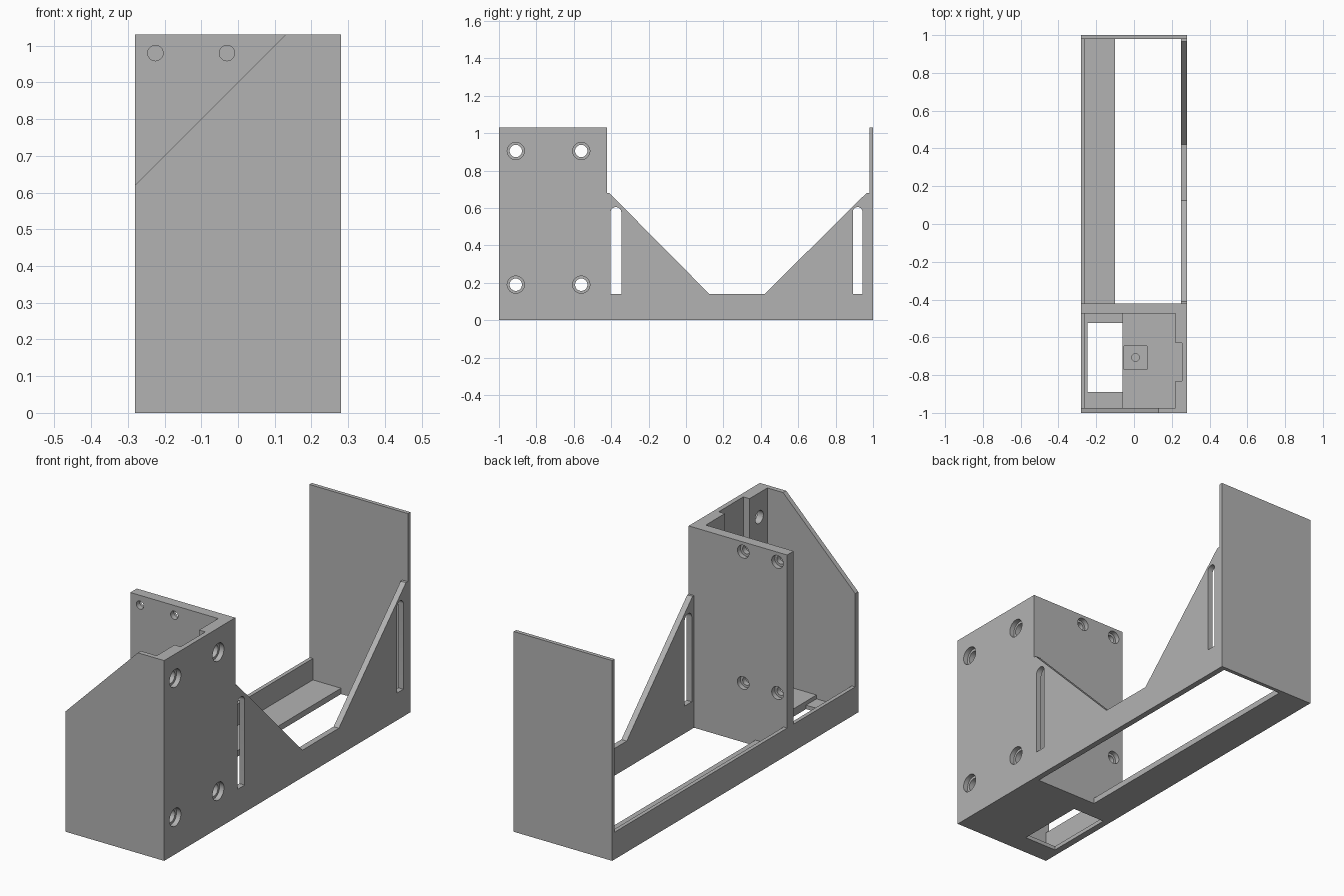
import bpy, bmesh
from math import cos, sin, pi, radians

cube = bpy.data.objects.get("Cube")
if cube:
    bpy.data.objects.remove(cube, do_unlink=True)

grey = bpy.data.materials.new("plain_grey")
grey.use_nodes = True
colour = (0.45, 0.45, 0.45, 1)
grey.diffuse_color = colour
bsdf = next(n for n in grey.node_tree.nodes if n.type == 'BSDF_PRINCIPLED')
bsdf.inputs["Base Color"].default_value = colour


def prism(name, axis, pts, lo, hi):
    """Extrude a 2D outline along an axis from lo to hi."""
    def place(p, d):
        return {'x': (d, *p), 'y': (p[0], d, p[1]), 'z': (*p, d)}[axis]
    bm = bmesh.new()
    a = [bm.verts.new(place(p, lo)) for p in pts]
    b = [bm.verts.new(place(p, hi)) for p in pts]
    bm.faces.new(a)
    bm.faces.new(b[::-1])
    for i in range(len(pts)):
        j = (i + 1) % len(pts)
        bm.faces.new((a[i], b[i], b[j], a[j]))
    bmesh.ops.recalc_face_normals(bm, faces=bm.faces)
    mesh = bpy.data.meshes.new(name)
    bm.to_mesh(mesh)
    bm.free()
    mesh.materials.append(grey)
    ob = bpy.data.objects.new(name, mesh)
    bpy.context.collection.objects.link(ob)
    return ob


def box(name, x, y, z):
    return prism(name, 'z', [(x[0], y[0]), (x[1], y[0]), (x[1], y[1]), (x[0], y[1])], *z)


def circle(u, v, r, n=32):
    return [(u + r * cos(2 * pi * i / n), v + r * sin(2 * pi * i / n)) for i in range(n)]


def slot(u, r, bottom, top, n=12):
    """Upright slot outline with a square foot and a round head."""
    arc = [(u + r * cos(pi * i / n), top - r + r * sin(pi * i / n)) for i in range(n + 1)]
    return [(u - r, bottom), (u + r, bottom)] + arc


def cut(ob, cutters):
    bpy.context.view_layer.objects.active = ob
    for c in cutters:
        c.hide_render = True
        mod = ob.modifiers.new("cut", 'BOOLEAN')
        mod.operation = 'DIFFERENCE'
        mod.solver = 'EXACT'
        mod.object = c
        bpy.ops.object.modifier_apply(modifier=mod.name)
        bpy.data.objects.remove(c, do_unlink=True)


W, H, LOW = 0.28, 1.03, 0.14

# End plates
prism("front_plate", 'y', [(-W, 0), (W, 0), (W, H), (0.13, H), (-W, 0.62)], -1, -0.975)
box("back_plate", (-W, W), (0.98, 1), (0, H))

# Thick side mounting plate with counterbored holes and an inner channel
side = box("side_mounting_plate", (0.22, W), (-0.975, -0.475), (0, H))
cutters = [box("channel", (0.2, 0.255), (-0.83, -0.63), (0.04, H + 0.1))]
for y in (-0.91, -0.56):
    for z in (0.19, 0.905):
        cutters.append(prism("bore", 'x', circle(y, z, 0.033), 0.1, 0.4))
        cutters.append(prism("counterbore", 'x', circle(y, z, 0.046), 0.255, 0.4))
cut(side, cutters)

# Cross wall with counterbored holes
wall = box("cross_wall", (-W, W), (-0.475, -0.422), (0, H))
cutters = []
for x in (-0.225, -0.03):
    for z in (0.305, 0.98):
        cutters.append(prism("bore", 'y', circle(x, z, 0.021), -0.6, -0.3))
        cutters.append(prism("counterbore", 'y', circle(x, z, 0.033), -0.447, -0.3))
cut(wall, cutters)

# Side wall with two slotted gussets
outline = [(-0.422, 0), (0.98, 0), (0.98, 0.68), (0.965, 0.68), (0.42, LOW),
           (0.125, LOW), (-0.41, 0.68), (-0.422, 0.68)]
gusset = prism("gusset_wall", 'x', outline, 0.25, W)
cut(gusset, [prism("slot", 'x', slot(y, r, LOW, 0.605), 0.1, 0.4)
             for y, r in ((-0.375, 0.029), (0.918, 0.026))])

# Low side wall, in both bays
for name, y in (("low_wall_front", (-0.975, -0.475)), ("low_wall_back", (-0.422, 0.98))):
    box(name, (-W, -0.26), y, (0, LOW))

# Floors
box("back_shelf", (-0.26, -0.10), (-0.422, 0.98), (0, 0.03))
low_floor = box("front_floor_low", (-0.26, -0.06), (-0.975, -0.475), (0, 0.02))
cut(low_floor, [box("window", (-0.245, 0), (-0.89, -0.525), (-0.1, 0.1))])
floor = box("front_floor_raised", (-0.06, 0.22), (-0.975, -0.475), (0, 0.04))
cut(floor, [box("pocket", (-0.054, 0.07), (-0.77, -0.645), (0.028, 0.1)),
            prism("pilot_hole", 'z', circle(0.008, -0.707, 0.02), 0.012, 0.1)])

# Smooth bores, sharp edges
for ob in bpy.context.collection.objects:
    if ob.type == 'MESH' and ob.data.materials and ob.data.materials[0] == grey:
        bpy.ops.object.select_all(action='DESELECT')
        ob.select_set(True)
        bpy.context.view_layer.objects.active = ob
        bpy.ops.object.shade_smooth_by_angle(angle=radians(30))
